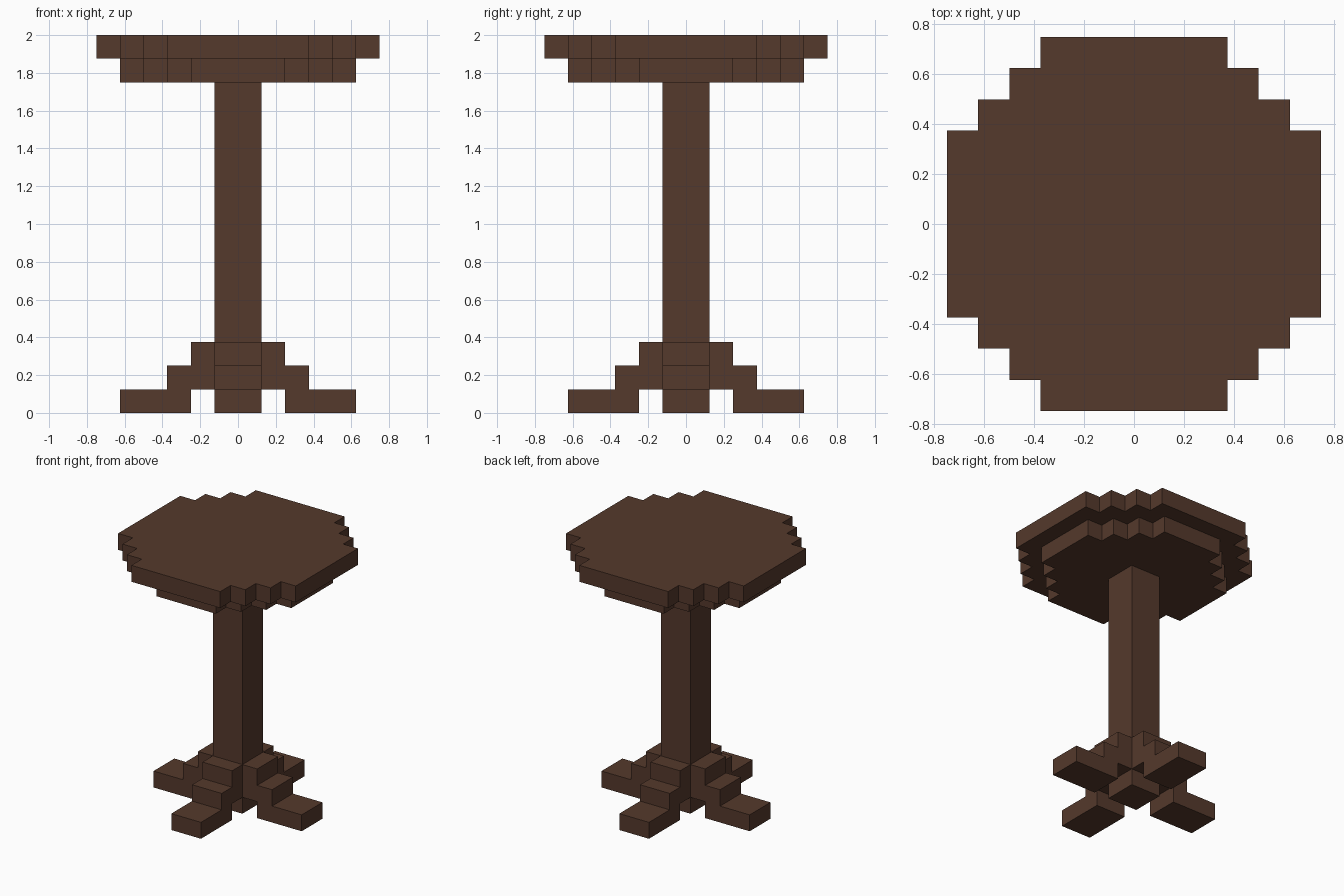
import bpy, bmesh
from mathutils import Matrix, Vector

if "Cube" in bpy.data.objects:
    bpy.data.objects.remove(bpy.data.objects["Cube"])

U = 0.125  # block size

wood = bpy.data.materials.new("dark_brown_wood")
wood.diffuse_color = (0.09, 0.041, 0.025, 1)
wood.use_nodes = True
wood.node_tree.nodes["Principled BSDF"].inputs["Base Color"].default_value = wood.diffuse_color


def extrude_profile(name, points, depth, matrix):
    """Extrude a flat outline (in block units) along its local z, then place it."""
    bm = bmesh.new()
    face = bm.faces.new([bm.verts.new((x * U, y * U, 0)) for x, y in points])
    ext = bmesh.ops.extrude_face_region(bm, geom=[face])
    verts = [v for v in ext["geom"] if isinstance(v, bmesh.types.BMVert)]
    bmesh.ops.translate(bm, verts=verts, vec=(0, 0, depth * U))
    bmesh.ops.transform(bm, matrix=matrix, verts=bm.verts)
    bmesh.ops.recalc_face_normals(bm, faces=bm.faces)
    mesh = bpy.data.meshes.new(name)
    bm.to_mesh(mesh)
    bm.free()
    mesh.materials.append(wood)
    obj = bpy.data.objects.new(name, mesh)
    bpy.context.collection.objects.link(obj)
    return obj


def stepped_disc(radius, flat):
    """Round outline in one-block stair steps, quarter by quarter."""
    quarter = []
    for i in range(radius - flat + 1):
        x, y = radius - i, flat + i
        quarter.append((x, y))
        if i < radius - flat:
            quarter.append((x - 1, y))
    points = []
    for _ in range(4):
        points += quarter
        quarter = [(-y, x) for x, y in quarter]
    return points


def at_height(z):
    return Matrix.Translation(Vector((0, 0, z * U)))


# Table top: two stacked stepped discs
extrude_profile("table_top", stepped_disc(6, 3), 1, at_height(15))
extrude_profile("table_top_support", stepped_disc(5, 2), 1, at_height(14))

# Central post
extrude_profile("post", [(-1, -1), (1, -1), (1, 1), (-1, 1)], 14, at_height(0))

# Four stepped legs around the post
leg = [(2, 0), (5, 0), (5, 1), (3, 1), (3, 2), (2, 2), (2, 3), (1, 3), (1, 1), (2, 1)]
upright = Matrix.Translation((0, U, 0)) @ Matrix.Rotation(1.5707963, 4, 'X')
for i, side in enumerate(("right", "back", "left", "front")):
    turn = Matrix.Rotation(i * 1.5707963, 4, 'Z')
    extrude_profile(side + "_leg", leg, 2, turn @ upright)
